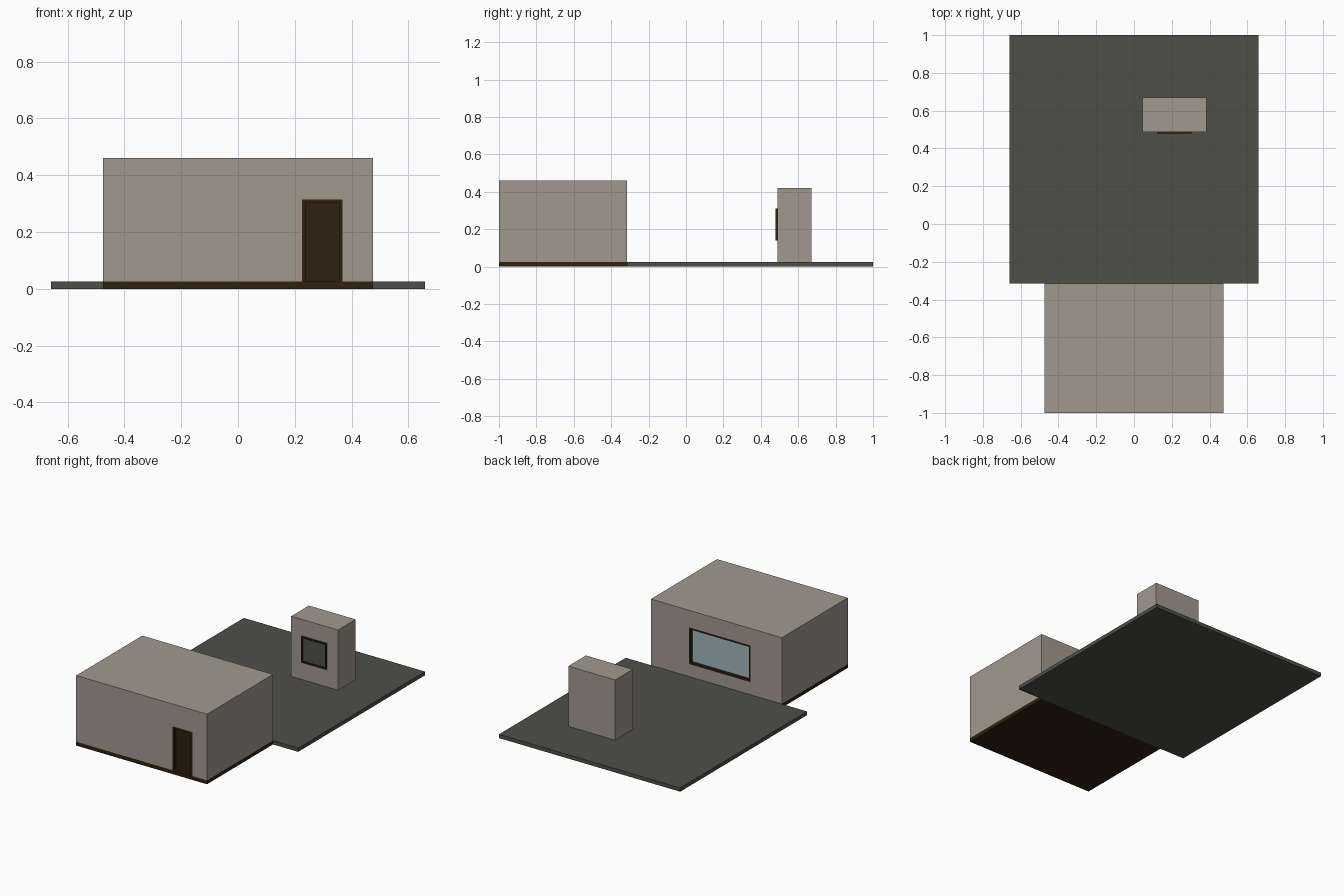
import bpy, bmesh
from mathutils import Vector

if "Cube" in bpy.data.objects:
    bpy.data.objects.remove(bpy.data.objects["Cube"])


def material(name, rgb):
    m = bpy.data.materials.new(name)
    lin = [(c / 255 / 12.92) if c < 10 else ((c / 255 + 0.055) / 1.055) ** 2.4 for c in rgb]
    m.diffuse_color = (*lin, 1.0)
    m.use_nodes = True
    m.node_tree.nodes["Principled BSDF"].inputs["Base Color"].default_value = m.diffuse_color
    return m


STONE = material("warm_grey_plaster", (161, 153, 141))
ASPHALT = material("dark_grey", (78, 78, 73))
BROWN = material("dark_brown", (46, 33, 14))
GLASS = material("pale_blue_glass", (161, 183, 187))


def boxes(name, spans, mat):
    """One object made of axis-aligned boxes, each (x0, x1, y0, y1, z0, z1)."""
    bm = bmesh.new()
    for x0, x1, y0, y1, z0, z1 in spans:
        lo, hi = Vector((x0, y0, z0)), Vector((x1, y1, z1))
        verts = bmesh.ops.create_cube(bm, size=1)["verts"]
        bmesh.ops.scale(bm, vec=hi - lo, verts=verts)
        bmesh.ops.translate(bm, vec=(lo + hi) / 2, verts=verts)
    me = bpy.data.meshes.new(name)
    bm.to_mesh(me)
    bm.free()
    me.materials.append(mat)
    ob = bpy.data.objects.new(name, me)
    bpy.context.collection.objects.link(ob)
    return ob


def cut(target, span):
    """Cut a box-shaped recess into the target."""
    cutter = boxes("cutter", [span], BROWN)
    mod = target.modifiers.new("recess", 'BOOLEAN')
    mod.operation, mod.solver, mod.object = 'DIFFERENCE', 'EXACT', cutter
    bpy.context.view_layer.objects.active = target
    bpy.ops.object.modifier_apply(modifier=mod.name)
    bpy.data.objects.remove(cutter)


def frame(name, x0, x1, y0, y1, z0, z1, w, sill=True):
    """Rectangular trim; a door frame has no sill."""
    b = z0 + w if sill else z0
    parts = [(x0, x1, y0, y1, z1 - w, z1),
             (x0, x0 + w, y0, y1, b, z1 - w),
             (x1 - w, x1, y0, y1, b, z1 - w)]
    if sill:
        parts.append((x0, x1, y0, y1, z0, b))
    return boxes(name, parts, BROWN)


BASE = 0.025      # height of plinth and forecourt
DEPTH = 0.025     # recess of door and window
FRONT, BACK = -1.0, -0.315

# Ground slab and building
boxes("forecourt_slab", [(-0.658, 0.658, BACK, 1.0, 0, BASE)], ASPHALT)
boxes("building_plinth", [(-0.475, 0.475, FRONT, BACK, 0, BASE)], BROWN)
walls = boxes("building_walls", [(-0.475, 0.475, FRONT, BACK, BASE, 0.46)], STONE)

# Recessed front door
cut(walls, (0.225, 0.368, FRONT - 0.1, FRONT + DEPTH, -0.1, 0.314))
frame("door_frame", 0.225, 0.368, FRONT, FRONT + DEPTH, BASE, 0.314, 0.012, sill=False)
boxes("door_panel", [(0.237, 0.356, FRONT + DEPTH - 0.005, FRONT + DEPTH, BASE, 0.302)], BROWN)

# Recessed rear window
cut(walls, (-0.248, 0.2, BACK - DEPTH, BACK + 0.1, 0.107, 0.348))
frame("window_frame", -0.248, 0.2, BACK - DEPTH, BACK, 0.107, 0.348, 0.012)
boxes("window_glass", [(-0.236, 0.188, BACK - DEPTH, BACK - DEPTH + 0.005, 0.119, 0.336)], GLASS)

# Free-standing kiosk with a framed screen
boxes("kiosk", [(0.045, 0.385, 0.488, 0.671, BASE, 0.42)], STONE)
frame("screen_frame", 0.123, 0.305, 0.479, 0.488, 0.14, 0.312, 0.01)
boxes("screen_panel", [(0.133, 0.295, 0.486, 0.488, 0.15, 0.302)], ASPHALT)
